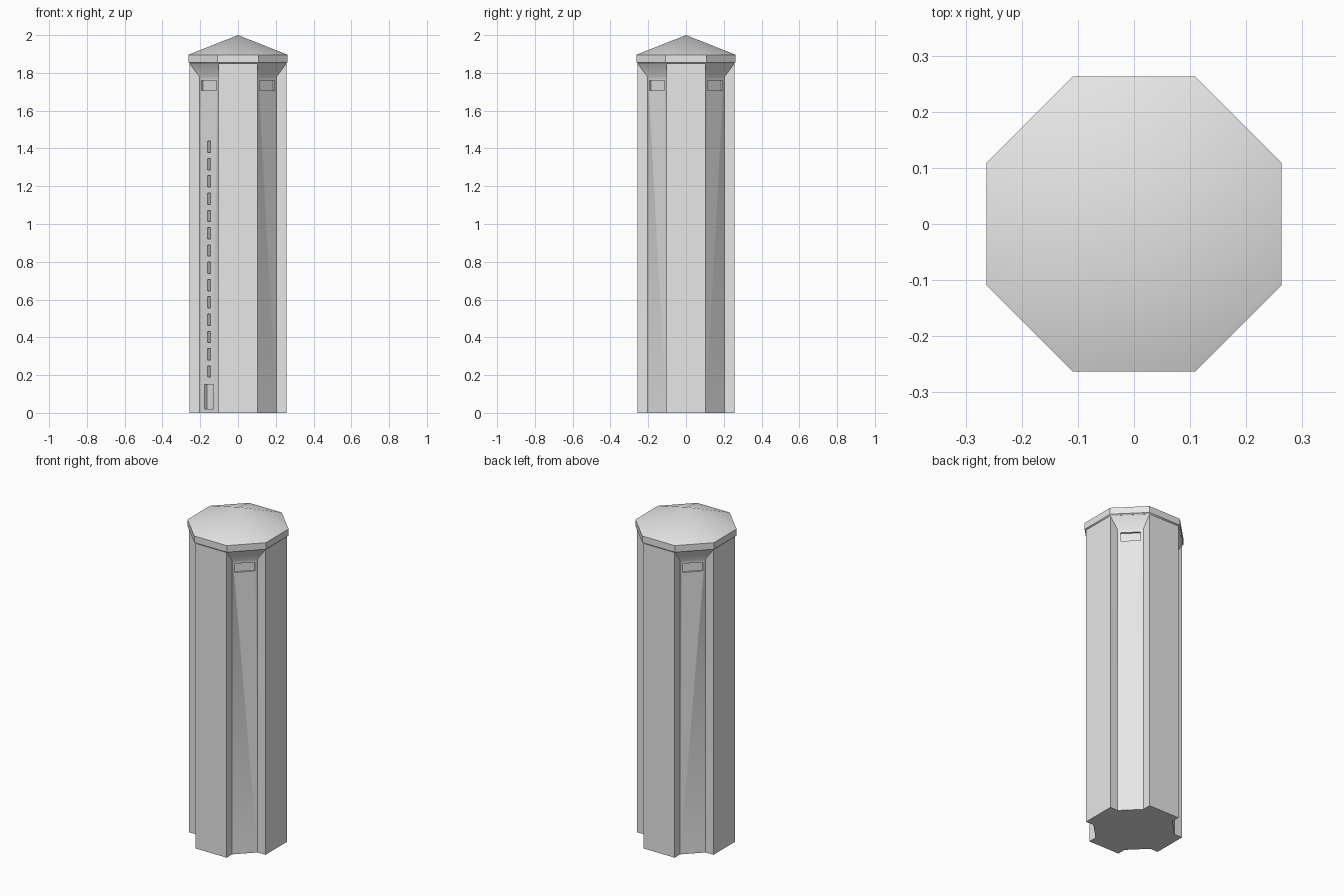
import bpy, bmesh, math
from mathutils import Matrix, Vector

if "Cube" in bpy.data.objects:
    bpy.data.objects.remove(bpy.data.objects["Cube"])

A, B, C = 0.104, 0.257, 0.204      # half face width, half tower width, recess depth
Z_MID, Z_TOP = 1.78, 1.85          # start and end of the flared recess heads
PANEL = (A + C) / math.sqrt(2)     # distance of the recessed panels from the axis

grey = bpy.data.materials.new("light grey")
grey.diffuse_color = (0.8, 0.8, 0.8, 1)
grey.use_nodes = True
grey.node_tree.nodes["Principled BSDF"].inputs["Base Color"].default_value = grey.diffuse_color


def make_object(name, bm):
    bmesh.ops.recalc_face_normals(bm, faces=bm.faces)
    mesh = bpy.data.meshes.new(name)
    bm.to_mesh(mesh)
    bm.free()
    mesh.materials.append(grey)
    ob = bpy.data.objects.new(name, mesh)
    bpy.context.collection.objects.link(ob)
    return ob


def smooth(ob):
    bpy.ops.object.select_all(action='DESELECT')
    ob.select_set(True)
    bpy.context.view_layer.objects.active = ob
    bpy.ops.object.shade_smooth_by_angle(angle=math.radians(36))


# Tower body: octagon with a recessed panel in each diagonal corner
bm = bmesh.new()
quarters = []
for q in range(4):
    rot = Matrix.Rotation(q * math.pi / 2, 3, 'Z')

    def v(x, y, z):
        return bm.verts.new(rot @ Vector((x, y, z)))
    quarters.append(dict(
        low=[v(B, -A, 0), v(B, A, 0), v(C, A, 0), v(A, C, 0)],
        mid=[v(C, A, Z_MID), v(A, C, Z_MID)],
        top=[v(B, -A, Z_TOP), v(B, A, Z_TOP)]))
for q in range(4):
    k, n = quarters[q], quarters[(q + 1) % 4]
    l, m, t = k['low'], k['mid'], k['top']
    nl, nt = n['low'][0], n['top'][0]
    bm.faces.new([l[0], l[1], t[1], t[0]])        # main side
    bm.faces.new([l[1], l[2], m[0], t[1]])        # recess walls
    bm.faces.new([l[3], nl, nt, m[1]])
    bm.faces.new([l[2], l[3], m[1], m[0]])        # recessed panel
    bm.faces.new([m[0], m[1], nt, t[1]])          # flared head
bm.faces.new([p for k in quarters for p in k['low']])
bm.faces.new([p for k in quarters for p in k['top']])
tower = make_object("tower_body", bm)

# Cutters for the openings
bm = bmesh.new()


def opening(angle, width, z0, z1, depth):
    out = 0.03
    mat = (Matrix.Rotation(math.radians(angle), 4, 'Z')
           @ Matrix.Translation((PANEL + (out - depth) / 2, 0, (z0 + z1) / 2))
           @ Matrix.Diagonal((out + depth, width, z1 - z0, 1)))
    bmesh.ops.create_cube(bm, size=1, matrix=mat)


for angle in (45, 135, 225, 315):                 # top windows
    opening(angle, 0.112, 1.708, 1.761, 0.011)
opening(225, 0.068, 0.02, 0.15, 0.02)             # door
for i in range(14):                               # stair slits
    z = 0.219 + i * 0.0915
    opening(225, 0.022, z - 0.03, z + 0.03, 0.03)
cutter = make_object("opening_cutter", bm)
cutter.hide_render = True

mod = tower.modifiers.new("openings", 'BOOLEAN')
mod.object = cutter
mod.operation = 'DIFFERENCE'
mod.solver = 'EXACT'
bpy.context.view_layer.update()
deps = bpy.context.evaluated_depsgraph_get()
cut_mesh = bpy.data.meshes.new_from_object(tower.evaluated_get(deps))
tower.modifiers.clear()
tower.data = cut_mesh
bpy.data.objects.remove(cutter)
smooth(tower)

# Roof cap: octagonal slab with a low pointed top
bm = bmesh.new()
rings = []
for apothem, z in ((0.256, 1.85), (0.263, 1.856), (0.263, 1.896)):
    r = apothem / math.cos(math.pi / 8)
    rings.append([bm.verts.new((r * math.cos(a), r * math.sin(a), z))
                  for a in [math.pi / 8 + i * math.pi / 4 for i in range(8)]])
apex = bm.verts.new((0, 0, 2))
bm.faces.new(rings[0])
for i in range(8):
    j = (i + 1) % 8
    for lo, hi in zip(rings, rings[1:]):
        bm.faces.new([lo[i], lo[j], hi[j], hi[i]])
    bm.faces.new([rings[-1][i], rings[-1][j], apex])
roof = make_object("roof_cap", bm)
smooth(roof)
